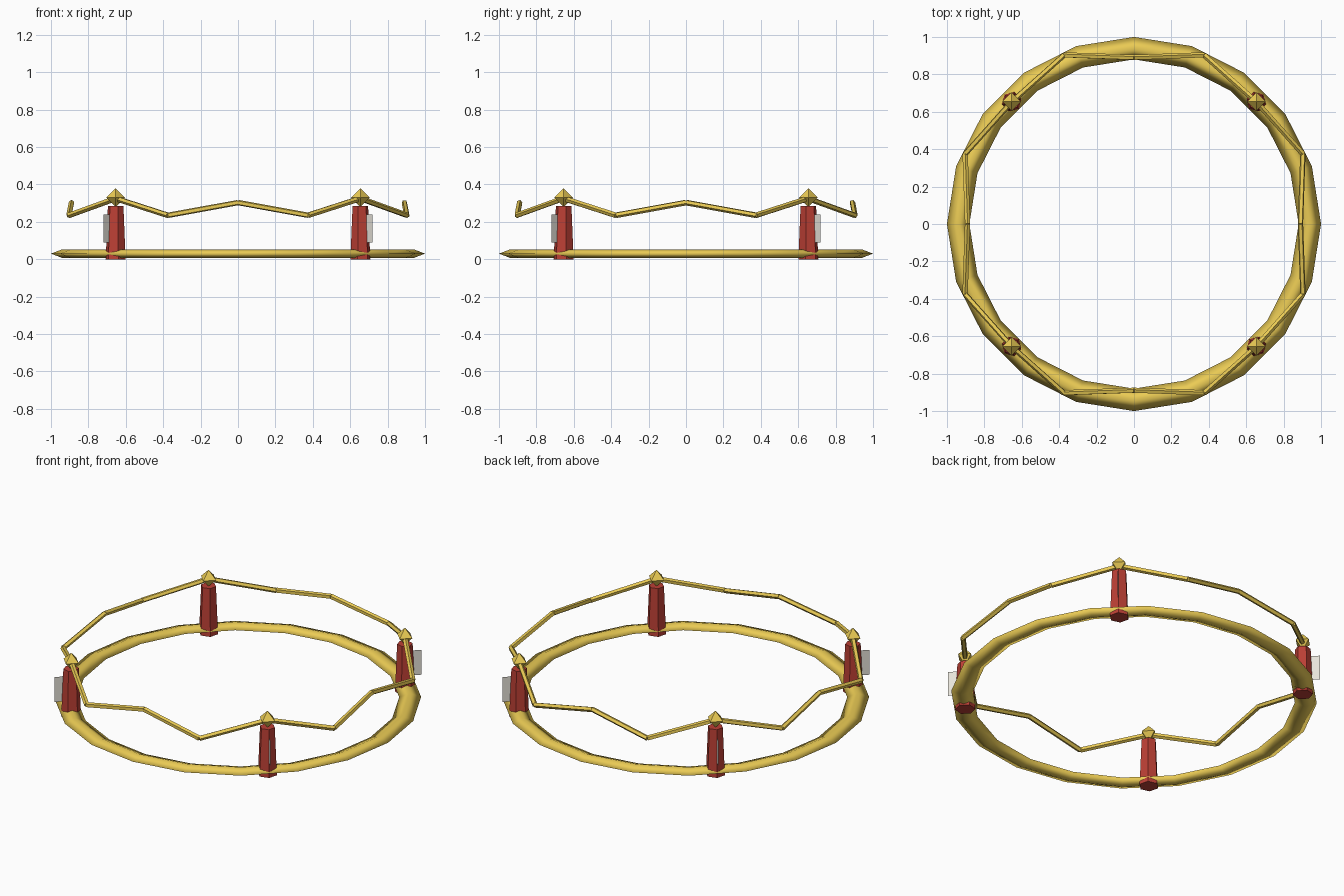
import bpy, bmesh, math
from mathutils import Vector, Matrix

if "Cube" in bpy.data.objects:
    bpy.data.objects.remove(bpy.data.objects["Cube"])


def material(name, rgb):
    m = bpy.data.materials.new(name)
    m.diffuse_color = (*rgb, 1)
    m.use_nodes = True
    m.node_tree.nodes["Principled BSDF"].inputs["Base Color"].default_value = m.diffuse_color
    return m


GOLD = material("gold", (0.83, 0.60, 0.09))
RED = material("red", (0.50, 0.05, 0.035))
IVORY = material("ivory", (0.80, 0.77, 0.70))


def make(name, bm, mat, smooth=False):
    bmesh.ops.recalc_face_normals(bm, faces=bm.faces)
    for f in bm.faces:
        f.smooth = smooth
    me = bpy.data.meshes.new(name)
    bm.to_mesh(me)
    bm.free()
    me.materials.append(mat)
    ob = bpy.data.objects.new(name, me)
    bpy.context.collection.objects.link(ob)
    return ob


def cone(name, a, b, r1, r2, sides, mat, spin=0.0):
    a, b = Vector(a), Vector(b)
    d = b - a
    bm = bmesh.new()
    rot = Vector((0, 0, 1)).rotation_difference(d).to_matrix().to_4x4()
    bmesh.ops.create_cone(bm, cap_ends=True, segments=sides, radius1=r1, radius2=r2,
                          depth=d.length,
                          matrix=Matrix.Translation((a + b) / 2) @ rot @ Matrix.Rotation(spin, 4, 'Z'))
    return make(name, bm, mat)


# Flattened base ring with a diamond section
bm = bmesh.new()
profile = [(1.0, 0.03), (0.94, 0.053), (0.88, 0.03), (0.94, 0.007)]
N = 20
rings = []
for i in range(N):
    a = 2 * math.pi * i / N
    rings.append([bm.verts.new((r * math.cos(a), r * math.sin(a), z)) for r, z in profile])
for i in range(N):
    p, q = rings[i], rings[(i + 1) % N]
    for j in range(4):
        k = (j + 1) % 4
        bm.faces.new((p[j], q[j], q[k], p[k]))
make("base_ring", bm, GOLD, True)

R = 0.925
for i in range(4):
    ang = math.radians(45 + 90 * i)
    c, s = math.cos(ang), math.sin(ang)
    x, y = R * c, R * s

    # Tapered post with a flat side facing outwards
    cone("post", (x, y, 0), (x, y, 0.285), 0.055, 0.043, 6, RED, ang + math.pi / 6)

    # Octahedral finial
    bm = bmesh.new()
    bmesh.ops.create_uvsphere(bm, u_segments=4, v_segments=2, radius=0.05,
                              matrix=Matrix.Translation((x, y, 0.33)))
    make("finial", bm, GOLD)

    # Thin paper strip standing radially on the outer side of the post
    bm = bmesh.new()
    bm.faces.new([bm.verts.new((r * c, r * s, z)) for r, z in
                  ((0.94, 0.09), (1.018, 0.09), (1.018, 0.24), (0.94, 0.24))])
    make("paper_strip", bm, IVORY)

    # Sagging rope from this post to the next, in four straight pieces
    turn = Matrix.Rotation(math.radians(90 * i), 3, 'Z')
    path = [turn @ Vector(p) for p in ((0.654, 0.654, 0.325), (0.375, 0.903, 0.235),
                                       (0, 0.89, 0.303), (-0.375, 0.903, 0.235),
                                       (-0.654, 0.654, 0.325))]
    for p, q in zip(path, path[1:]):
        cone("rope_piece", p, q, 0.015, 0.015, 5, GOLD)
